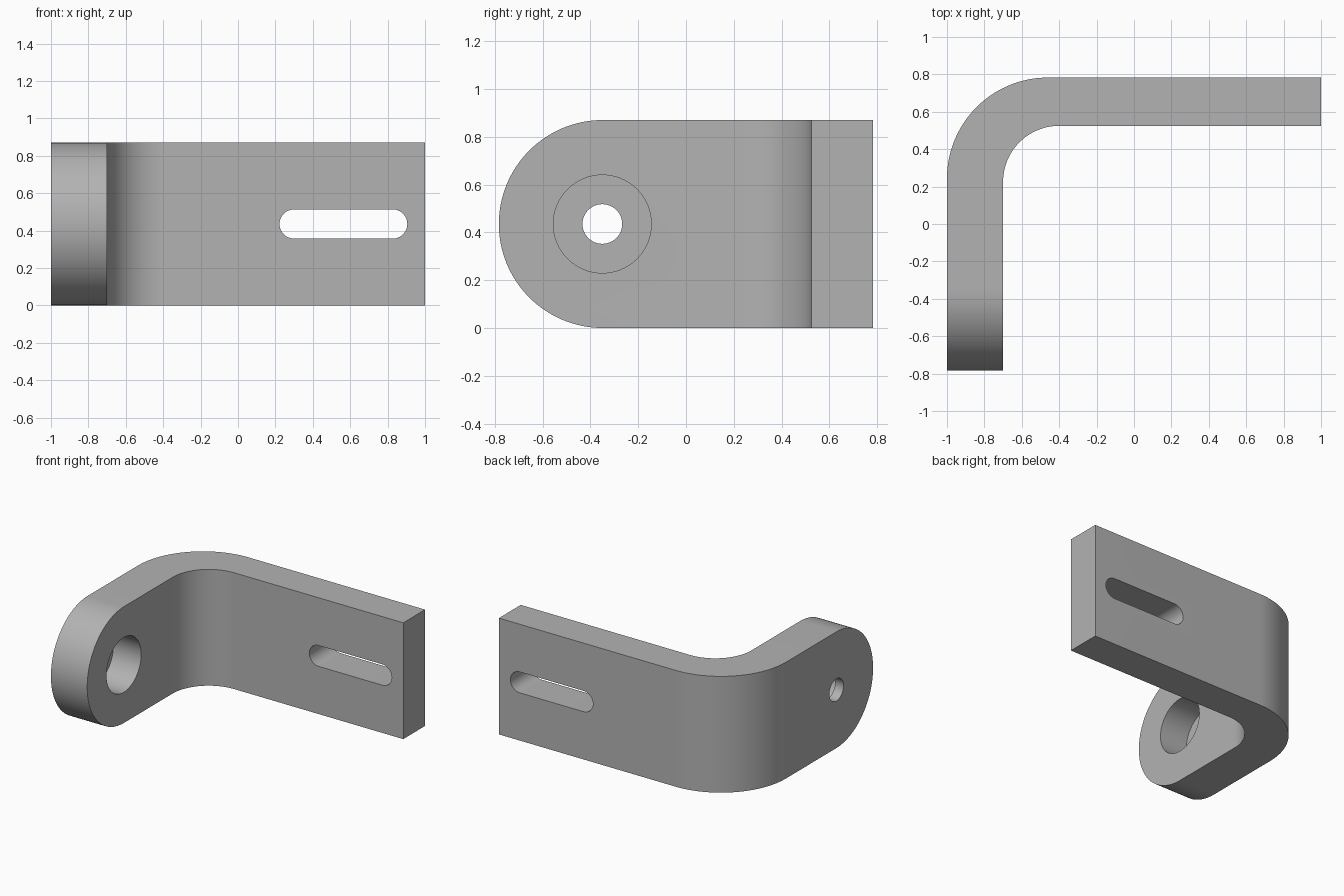
import bpy
import bmesh
from math import cos, sin, pi, radians
from mathutils import Vector

if "Cube" in bpy.data.objects:
    bpy.data.objects.remove(bpy.data.objects["Cube"], do_unlink=True)

HEIGHT = 0.87
MID = HEIGHT / 2
BACK = 0.783


def arc(cx, cy, r, start, end, steps=32):
    angles = [radians(start + (end - start) * i / steps) for i in range(steps + 1)]
    return [(cx + r * cos(a), cy + r * sin(a)) for a in angles]


def prism(name, outline, axis, low, high):
    """Extrude a 2D outline along x, y or z."""
    place = {"x": lambda u, v, w: (w, u, v),
             "y": lambda u, v, w: (u, w, v),
             "z": lambda u, v, w: (u, v, w)}[axis]
    bm = bmesh.new()
    face = bm.faces.new([bm.verts.new(place(u, v, low)) for u, v in outline])
    grown = bmesh.ops.extrude_face_region(bm, geom=[face])["geom"]
    moved = [g for g in grown if isinstance(g, bmesh.types.BMVert)]
    bmesh.ops.translate(bm, verts=moved, vec=Vector(place(0, 0, high - low)))
    bmesh.ops.recalc_face_normals(bm, faces=bm.faces)
    mesh = bpy.data.meshes.new(name)
    bm.to_mesh(mesh)
    bm.free()
    obj = bpy.data.objects.new(name, mesh)
    bpy.context.collection.objects.link(obj)
    return obj


def cut(body, cutter, operation="DIFFERENCE"):
    cutter.hide_render = True
    mod = body.modifiers.new(cutter.name, "BOOLEAN")
    mod.operation = operation
    mod.solver = "EXACT"
    mod.object = cutter
    bpy.ops.object.modifier_apply(modifier=mod.name)
    bpy.data.objects.remove(cutter, do_unlink=True)


# Bent bar, left tall so that the side outline trims it
bend = 0.54
profile = [(-0.7, -1), (-1, -1)]
profile += arc(-1 + bend, BACK - bend, bend, 180, 90, 40)
profile += [(1, BACK), (1, 0.525)]
profile += arc(-0.4, 0.225, 0.3, 90, 180)
bracket = prism("bracket", profile, "z", -0.2, HEIGHT + 0.2)

bpy.ops.object.select_all(action="DESELECT")
bracket.select_set(True)
bpy.context.view_layer.objects.active = bracket

# Rounded end of the short arm
side = arc(MID - BACK, MID, MID, 90, 270, 64) + [(1.2, 0), (1.2, HEIGHT)]
cut(bracket, prism("side_outline", side, "x", -1.5, 1.5), "INTERSECT")

# Stepped bolt hole
hole_y = -0.35
cut(bracket, prism("wide_bore", arc(hole_y, MID, 0.205, 0, 360, 64)[:-1], "x", -0.93, -0.5))
cut(bracket, prism("bolt_hole", arc(hole_y, MID, 0.083, 0, 360, 48)[:-1], "x", -1.2, -0.8))

# Adjusting slot in the long arm
r = 0.078
slot = arc(0.905 - r, MID, r, -90, 90) + arc(0.222 + r, MID, r, 90, 270)
cut(bracket, prism("slot", slot, "y", 0.3, 1))

# Grey metal
grey = bpy.data.materials.new("grey_metal")
grey.use_nodes = True
colour = (0.45, 0.45, 0.45, 1)
grey.diffuse_color = colour
grey.node_tree.nodes["Principled BSDF"].inputs["Base Color"].default_value = colour
bracket.data.materials.clear()
bracket.data.materials.append(grey)

bpy.ops.object.shade_smooth_by_angle(angle=radians(30))
